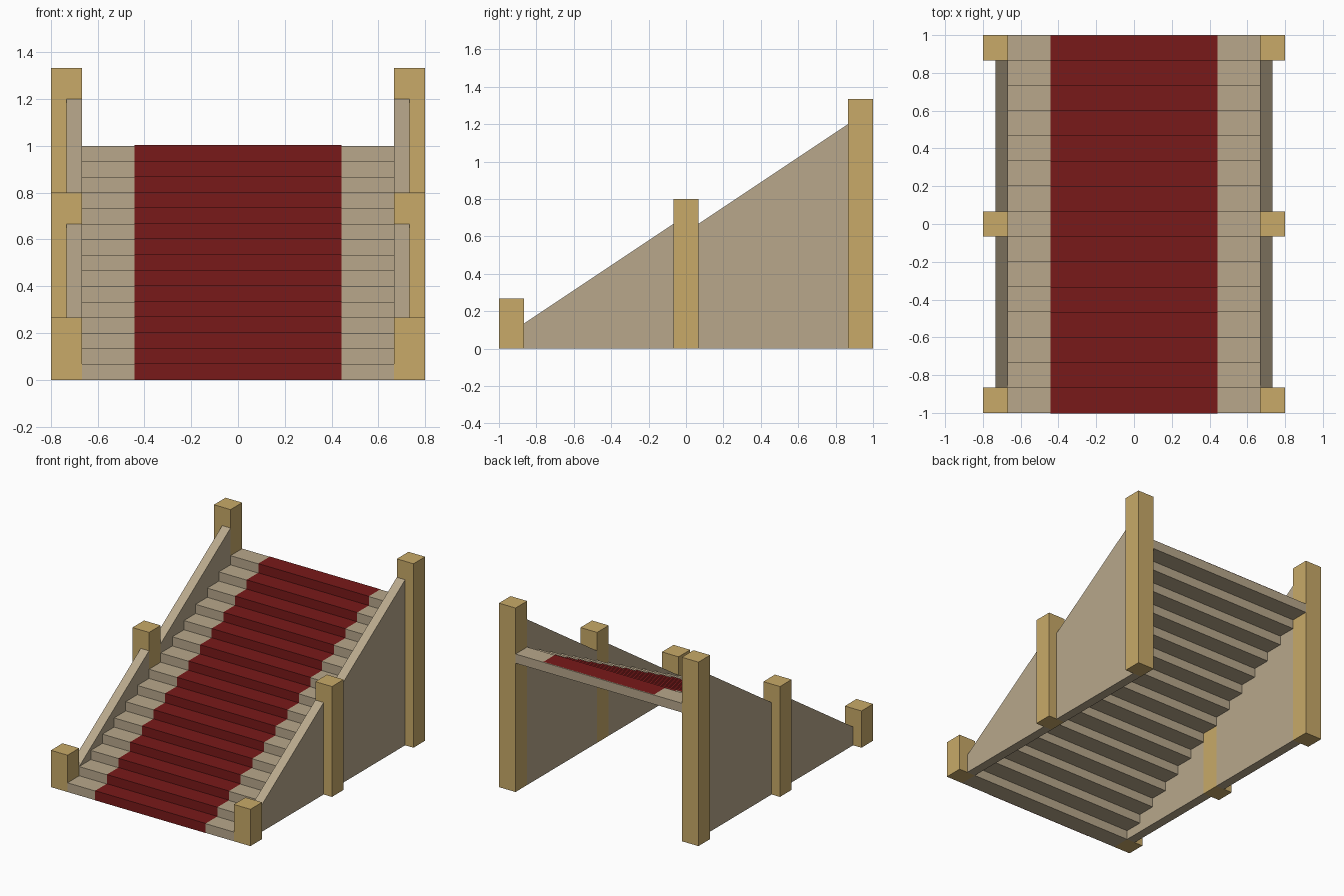
import bpy

if "Cube" in bpy.data.objects:
    bpy.data.objects.remove(bpy.data.objects["Cube"])

N = 15                      # number of steps
RISE, RUN = 1 / N, 2 / N
HALF = 2 / 3                # inner half width between the walls
RUG = 0.443                 # half width of the carpet


def material(name, rgb):
    m = bpy.data.materials.new(name)
    m.diffuse_color = (*rgb, 1)
    m.use_nodes = True
    m.node_tree.nodes["Principled BSDF"].inputs["Base Color"].default_value = m.diffuse_color
    return m


STONE = material("stone", (0.48, 0.39, 0.26))
WOOD = material("wood", (0.58, 0.40, 0.14))
RED = material("red_cloth", (0.19, 0.01, 0.01))


def add_mesh(name, verts, faces, mat):
    me = bpy.data.meshes.new(name)
    me.from_pydata(verts, [], faces)
    me.materials.append(mat)
    ob = bpy.data.objects.new(name, me)
    bpy.context.collection.objects.link(ob)
    return ob


def prism(name, profile, x0, x1, mat):
    """Extrude a counter-clockwise (y, z) profile from x0 to x1."""
    n = len(profile)
    verts = [(x, y, z) for x in (x0, x1) for y, z in profile]
    faces = [tuple(reversed(range(n))), tuple(range(n, 2 * n))]
    faces += [(i, (i + 1) % n, n + (i + 1) % n, n + i) for i in range(n)]
    return add_mesh(name, verts, faces, mat)


def rect(y0, y1, z0, z1):
    return [(y0, z0), (y1, z0), (y1, z1), (y0, z1)]


# Steps: open underneath, each a thin slab
for i in range(N):
    y, z = -1 + i * RUN, i * RISE
    prism(f"step_{i + 1:02d}", rect(y, y + RUN, z, z + RISE), -HALF, HALF, STONE)

# Carpet runner: zigzag strip lying just proud of the steps
path = [(-1.002, 0)]
for i in range(N):
    y, z = -1.002 + i * RUN, (i + 1) * RISE + 0.003
    path += [(y, z), (y + RUN, z)]
verts = [(x, y, z) for y, z in path for x in (-RUG, RUG)]
faces = [(2 * i, 2 * i + 1, 2 * i + 3, 2 * i + 2) for i in range(len(path) - 1)]
add_mesh("carpet_runner", verts, faces, RED)

# Posts and sloped side walls, on both sides
P = RUN                     # post thickness
for side, s in (("left", -1), ("right", 1)):
    def span(width):
        return sorted((s * HALF, s * (HALF + width)))

    for part, y, top in (("front", -1, 4 / 15), ("middle", -P / 2, 0.8),
                         ("back", 1 - P, 4 / 3)):
        prism(f"{part}_post_{side}", rect(y, y + P, 0, top), *span(P), WOOD)

    for part, y0, y1, z0, z1 in (("lower", -1 + P, -P / 2, 2 / 15, 2 / 3),
                                 ("upper", P / 2, 1 - P, 2 / 3, 1.2)):
        prism(f"{part}_wall_{side}", [(y0, 0), (y1, 0), (y1, z1), (y0, z0)],
              *span(P / 2), STONE)
